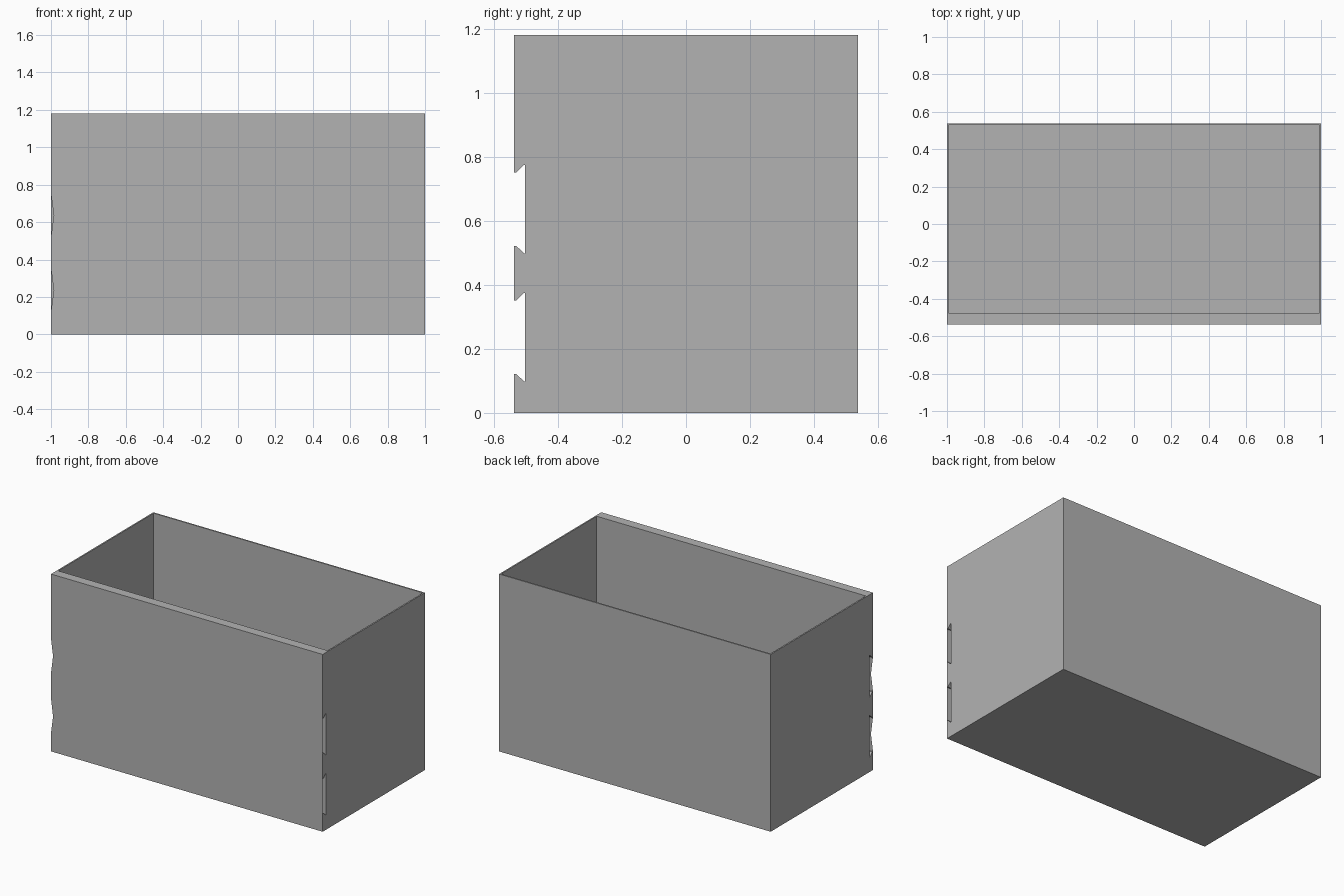
import bpy
import bmesh

cube = bpy.data.objects.get("Cube")
if cube:
    bpy.data.objects.remove(cube, do_unlink=True)

# Overall sizes
HALF_X, HALF_Y, HEIGHT = 1.0, 0.538, 1.18
WALL, FRONT_WALL = 0.0135, 0.0625
SLOT_CENTRES = (0.2365, 0.6365)
SLOT_DEPTH, MOUTH, ROOT = 0.035, 0.115, 0.138

grey = bpy.data.materials.new("plain grey")
grey.use_nodes = True
colour = (0.45, 0.45, 0.45, 1)
grey.diffuse_color = colour
grey.node_tree.nodes["Principled BSDF"].inputs["Base Color"].default_value = colour


def add_object(name, bm):
    mesh = bpy.data.meshes.new(name)
    bm.to_mesh(mesh)
    bm.free()
    mesh.materials.append(grey)
    obj = bpy.data.objects.new(name, mesh)
    bpy.context.collection.objects.link(obj)
    return obj


# Side profile (y, z) with dovetail slots in the front edge
front = -HALF_Y
lip, root = front + 0.008, front + SLOT_DEPTH
profile = [(HALF_Y, HEIGHT), (HALF_Y, 0), (front, 0)]
for c in SLOT_CENTRES:
    lower = [(front, -MOUTH), (lip, -MOUTH), (root - 0.003, -ROOT), (root, -ROOT)]
    profile += [(y, c + z) for y, z in lower]
    profile += [(y, c - z) for y, z in reversed(lower)]
profile.append((front, HEIGHT))

# Box body: extrude the profile sideways, then sink the open top
bm = bmesh.new()
end = bm.faces.new([bm.verts.new((-HALF_X, y, z)) for y, z in profile])
extruded = bmesh.ops.extrude_face_region(bm, geom=[end])
moved = [v for v in extruded["geom"] if isinstance(v, bmesh.types.BMVert)]
bmesh.ops.translate(bm, vec=(2 * HALF_X, 0, 0), verts=moved)
bmesh.ops.recalc_face_normals(bm, faces=bm.faces)

top = max(bm.faces, key=lambda f: f.calc_center_median().z)
bmesh.ops.inset_region(bm, faces=[top], thickness=WALL)
for v in top.verts:
    if v.co.y < 0:
        v.co.y = front + FRONT_WALL
sunk = bmesh.ops.extrude_discrete_faces(bm, faces=[top])["faces"][0]
for v in sunk.verts:
    v.co.z = WALL
add_object("open_box", bm)

# Paper-thin skins over the slot mouths, with a small nick at the right end
for number, c in enumerate(SLOT_CENTRES, 1):
    bm = bmesh.new()
    outline = [(-HALF_X, -MOUTH), (HALF_X, -MOUTH), (HALF_X, MOUTH),
               (-HALF_X, MOUTH), (-HALF_X + 0.015, 0)]
    bm.faces.new([bm.verts.new((x, front, c + z)) for x, z in outline])
    add_object(f"slot_skin_{number}", bm)
